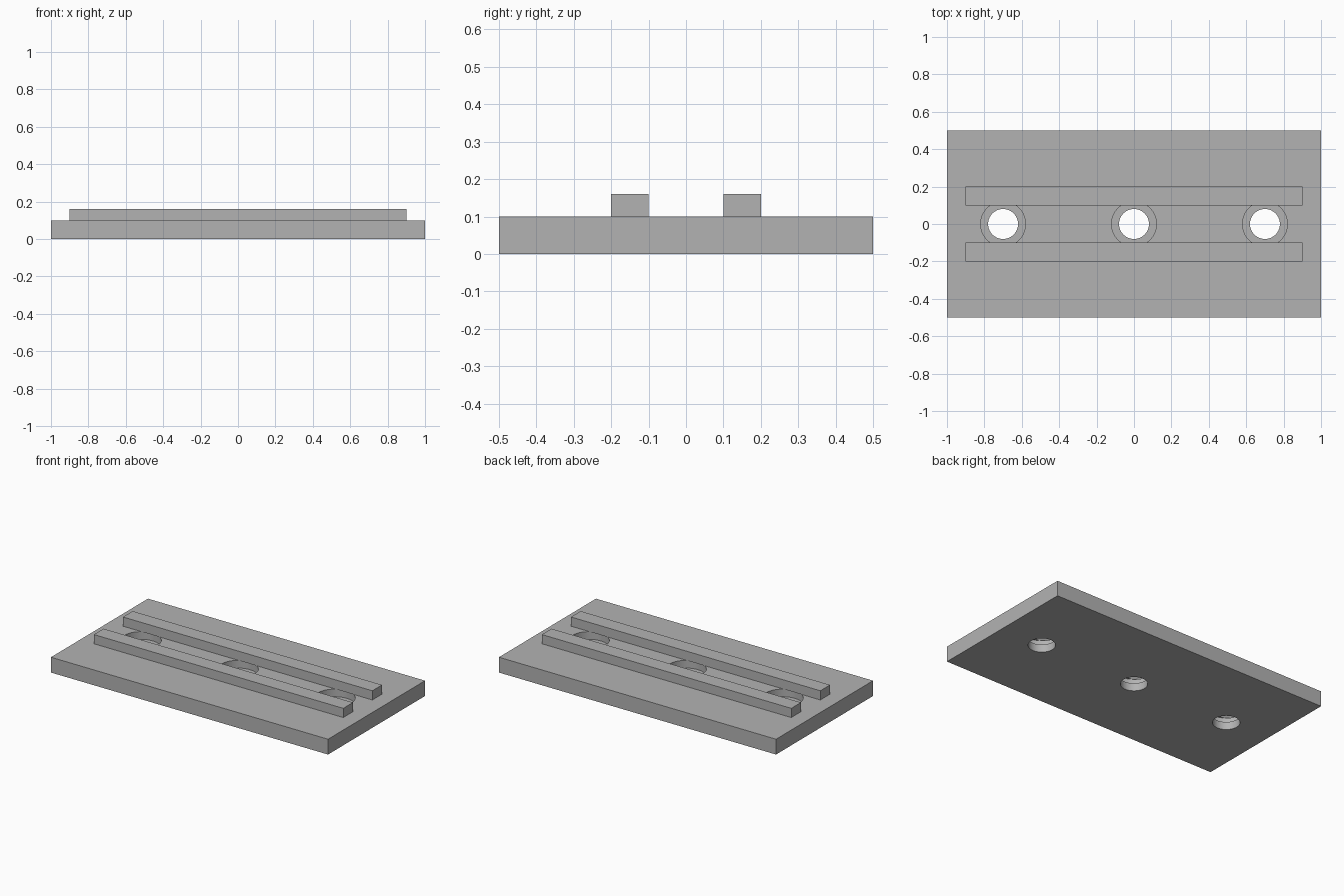
import bpy
import bmesh
from math import radians
from mathutils import Matrix, Vector

if "Cube" in bpy.data.objects:
    bpy.data.objects.remove(bpy.data.objects["Cube"])

# Single plain grey
GREY = (0.45, 0.45, 0.45, 1)
grey = bpy.data.materials.new("plain_grey")
grey.use_nodes = True
grey.diffuse_color = GREY
grey.node_tree.nodes["Principled BSDF"].inputs["Base Color"].default_value = GREY

PLATE_TOP = 0.1
BORE_DEPTH = 0.05


def add_object(name, bm):
    mesh = bpy.data.meshes.new(name)
    bm.to_mesh(mesh)
    bm.free()
    mesh.materials.append(grey)
    obj = bpy.data.objects.new(name, mesh)
    bpy.context.collection.objects.link(obj)
    return obj


def box(name, size, base):
    bm = bmesh.new()
    centre = Vector(base) + Vector((0, 0, size[2] / 2))
    bmesh.ops.create_cube(bm, size=1, matrix=Matrix.Translation(centre) @ Matrix.Diagonal((*size, 1)))
    return add_object(name, bm)


def cutter(name, radius, bottom, top):
    # Row of three upright cylinders
    bm = bmesh.new()
    for x in (-0.7, 0, 0.7):
        bmesh.ops.create_cone(bm, cap_ends=True, segments=64, radius1=radius, radius2=radius,
                              depth=top - bottom,
                              matrix=Matrix.Translation((x, 0, (top + bottom) / 2)))
    obj = add_object(name, bm)
    obj.hide_render = True
    obj.hide_viewport = True
    return obj


# Base plate with three counterbored through holes
plate = box("base_plate", (2, 1, PLATE_TOP), (0, 0, 0))
cutters = [cutter("bore_cutter", 0.12, PLATE_TOP - BORE_DEPTH, PLATE_TOP + 0.1),
           cutter("hole_cutter", 0.08, -0.1, PLATE_TOP + 0.1)]
for tool in cutters:
    cut = plate.modifiers.new(tool.name, "BOOLEAN")
    cut.operation = "DIFFERENCE"
    cut.solver = "EXACT"
    cut.object = tool

# Bake the holes, then drop the cutters
bpy.context.view_layer.update()
baked = bpy.data.meshes.new_from_object(plate.evaluated_get(bpy.context.evaluated_depsgraph_get()))
plate.modifiers.clear()
plate.data = baked
for tool in cutters:
    bpy.data.objects.remove(tool)

# Two guide rails along the length
for side, sign in (("front", -1), ("back", 1)):
    box(side + "_rail", (1.8, 0.1, 0.06), (0, sign * 0.15, PLATE_TOP))

# Smooth hole walls, crisp edges
bpy.ops.object.select_all(action="DESELECT")
plate.select_set(True)
bpy.context.view_layer.objects.active = plate
bpy.ops.object.shade_smooth_by_angle(angle=radians(30))
